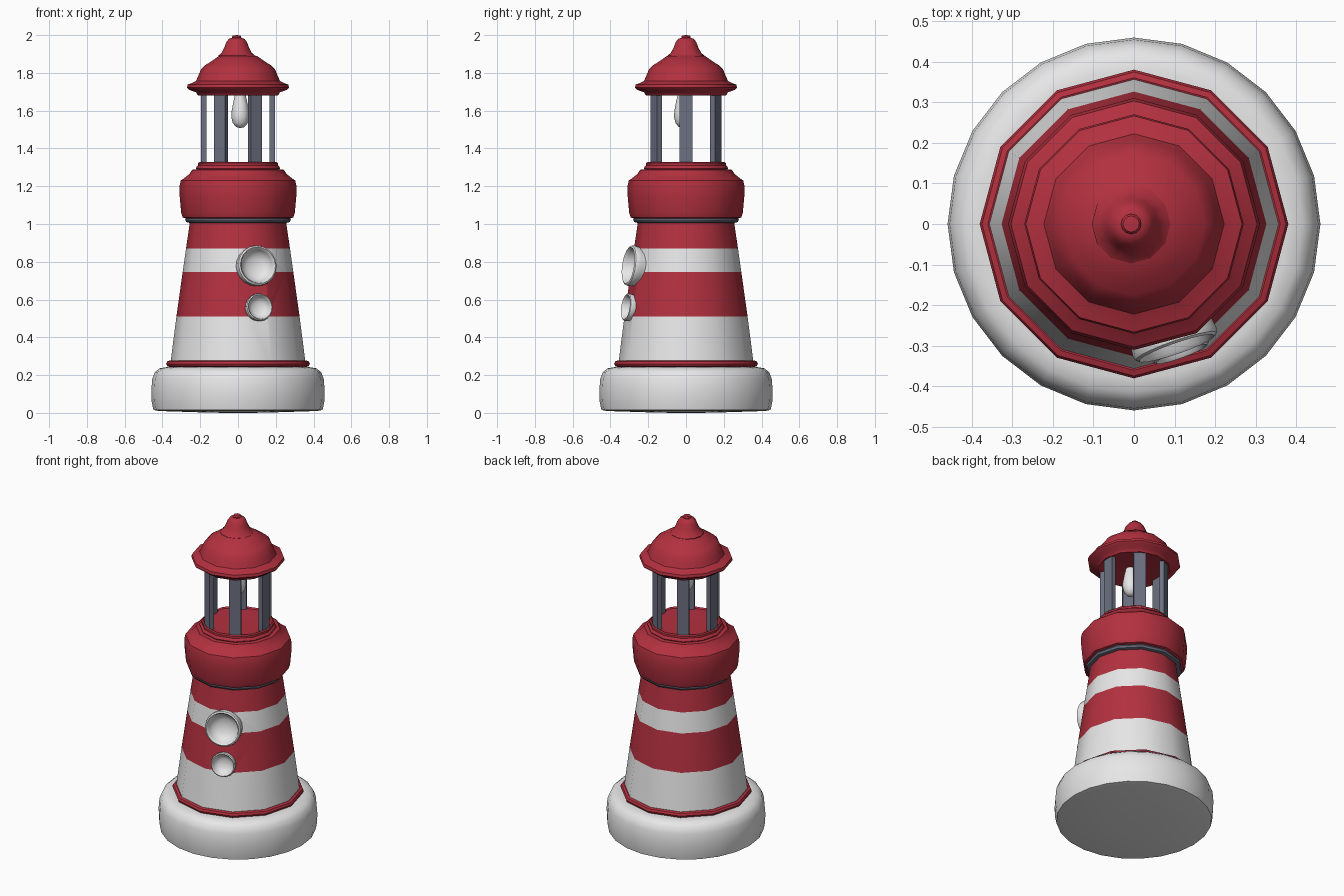
import bpy, math
from mathutils import Vector, Matrix

if "Cube" in bpy.data.objects:
    bpy.data.objects.remove(bpy.data.objects["Cube"])


def material(name, rgb):
    m = bpy.data.materials.new(name)
    m.diffuse_color = (*rgb, 1)
    m.use_nodes = True
    m.node_tree.nodes["Principled BSDF"].inputs["Base Color"].default_value = m.diffuse_color
    return m


RED = material("red", (0.45, 0.03, 0.05))
WHITE = material("white", (0.8, 0.8, 0.8))
GREY = material("slate_grey", (0.15, 0.165, 0.22))


def finish(ob, angle=40):
    bpy.ops.object.select_all(action='DESELECT')
    ob.select_set(True)
    bpy.context.view_layer.objects.active = ob
    bpy.ops.object.shade_smooth_by_angle(angle=math.radians(angle))


def make(name, verts, faces, mats):
    me = bpy.data.meshes.new(name)
    me.from_pydata(verts, [], faces)
    for m in mats:
        me.materials.append(m)
    ob = bpy.data.objects.new(name, me)
    bpy.context.collection.objects.link(ob)
    return ob


def revolve(name, profile, mats, n=12, at=(0, 0, 0), matrix=None, closed=False, smooth=True):
    """Spin (radius, height) points round the z axis; radius 0 makes a pole."""
    verts, rings, faces = [], [], []
    for r, z in profile:
        k = 1 if r == 0 else n
        rings.append([len(verts) + i % k for i in range(n)])
        for i in range(k):
            a = math.tau * i / n
            verts.append((r * math.cos(a), r * math.sin(a), z))
    pairs = list(zip(rings, rings[1:]))
    if closed:
        pairs.append((rings[-1], rings[0]))
    for lo, hi in pairs:
        for i in range(n):
            j = (i + 1) % n
            f = list(dict.fromkeys((lo[i], lo[j], hi[j], hi[i])))
            faces.append(f)
    ob = make(name, verts, faces, mats)
    ob.matrix_world = matrix or Matrix.Translation(at)
    if smooth:
        finish(ob)
    return ob


def band(name, radius, z, half_w, half_h, mat, n=12):
    """Ring with a rounded section."""
    pts = [(radius + half_w * math.cos(math.tau * k / 8),
            z + half_h * math.sin(math.tau * k / 8)) for k in range(8)]
    return revolve(name, pts, [mat], n, closed=True)


# Rounded white base
revolve("base", [(0, 0), (0.14, 0.001), (0.42, 0.01), (0.448, 0.016), (0.457, 0.06),
                 (0.459, 0.12), (0.454, 0.18), (0.44, 0.216), (0.415, 0.236),
                 (0.38, 0.242), (0, 0.245)], [WHITE], 24)
band("base_trim", 0.36, 0.26, 0.02, 0.018, RED)

# Tapered striped tower
tower = revolve("tower", [(0, 0.23), (0.362, 0.23), (0.326, 0.51), (0.293, 0.745),
                          (0.275, 0.87), (0.252, 1.03), (0, 1.03)],
                [WHITE, RED], smooth=False)
for p in tower.data.polygons:
    z = p.center.z
    p.material_index = int(0.51 < z < 0.745 or z > 0.87)

# Round porthole windows, sunk into the tower wall
porthole = [(0.1, -0.07), (0.106, -0.03), (0.109, -0.008), (0.106, 0.004), (0.098, 0.009),
            (0.091, 0.002), (0.087, -0.012), (0.072, -0.036), (0.045, -0.05), (0, -0.056)]
for name, az, z, dist, s in (("upper_porthole", 19, 0.78, 0.315, 1.0),
                             ("lower_porthole", 20, 0.56, 0.335, 0.68)):
    a, t = math.radians(az), math.radians(8)
    d = Vector((math.sin(a) * math.cos(t), -math.cos(a) * math.cos(t), math.sin(t)))
    pos = Vector((dist * math.sin(a), -dist * math.cos(a), z))
    mat = Matrix.Translation(pos) @ d.to_track_quat('Z', 'Y').to_matrix().to_4x4()
    revolve(name, [(r * s, h * s) for r, h in porthole], [WHITE], 20, matrix=mat)
    cutter = revolve("cutter", [(0, -0.066 * s), (0.097 * s, -0.066 * s),
                                (0.097 * s, 0.2), (0, 0.2)], [WHITE, RED], 20,
                     matrix=mat, smooth=False)
    cutter.hide_render = True
    mod = tower.modifiers.new("cut", 'BOOLEAN')
    mod.operation, mod.solver, mod.object = 'DIFFERENCE', 'EXACT', cutter
    bpy.ops.object.select_all(action='DESELECT')
    tower.select_set(True)
    bpy.context.view_layer.objects.active = tower
    bpy.ops.object.modifier_apply(modifier=mod.name)
    bpy.data.objects.remove(cutter)
finish(tower)

# Gallery: grey collar, red drum and lantern floor
band("gallery_collar", 0.258, 1.022, 0.022, 0.016, GREY)
revolve("gallery", [(0, 1.028), (0.27, 1.028), (0.292, 1.034), (0.301, 1.06), (0.309, 1.15),
                    (0.31, 1.2), (0.303, 1.23), (0.275, 1.25), (0.255, 1.268),
                    (0.243, 1.287), (0.2, 1.292), (0, 1.292)], [RED])
revolve("lantern_floor", [(0, 1.28), (0.215, 1.28), (0.223, 1.295), (0.219, 1.305),
                          (0.211, 1.31), (0.211, 1.322), (0.203, 1.328),
                          (0.195, 1.32), (0, 1.318)], [RED])

# Six flat lantern posts
for i in range(6):
    bpy.ops.mesh.primitive_cube_add(size=1)
    post = bpy.context.object
    post.name = f"lantern_post_{i + 1}"
    a = math.tau * i / 6
    post.location = (0.182 * math.cos(a), 0.182 * math.sin(a), 1.5)
    post.rotation_euler.z = a
    post.scale = (0.028, 0.07, 0.4)
    post.data.materials.append(GREY)

# Teardrop lamp hanging from the roof
revolve("lamp", [(0, 1.508), (0.022, 1.513), (0.04, 1.535), (0.047, 1.565), (0.046, 1.595),
                 (0.039, 1.635), (0.029, 1.68), (0.024, 1.72), (0, 1.72)],
        [WHITE], 12, at=(0.012, -0.016, 0))

# Bell-shaped roof with cap and knob
revolve("roof", [(0, 1.685), (0.19, 1.685), (0.212, 1.68), (0.222, 1.697), (0.258, 1.71),
                 (0.27, 1.722), (0.266, 1.738), (0.245, 1.746), (0.222, 1.757),
                 (0.21, 1.785), (0.195, 1.82), (0.175, 1.84), (0.14, 1.862),
                 (0.1, 1.89), (0, 1.9)], [RED])
revolve("roof_cap", [(0, 1.87), (0.096, 1.87), (0.097, 1.892), (0.08, 1.906), (0.065, 1.935),
                     (0.055, 1.962), (0.042, 1.98), (0.024, 1.986), (0, 1.986)],
        [RED], 12, at=(-0.007, 0, 0))
revolve("roof_knob", [(0, 1.98), (0.023, 1.98), (0.025, 1.99), (0.02, 1.998), (0, 2.0)],
        [RED], 12, at=(-0.007, 0, 0))
